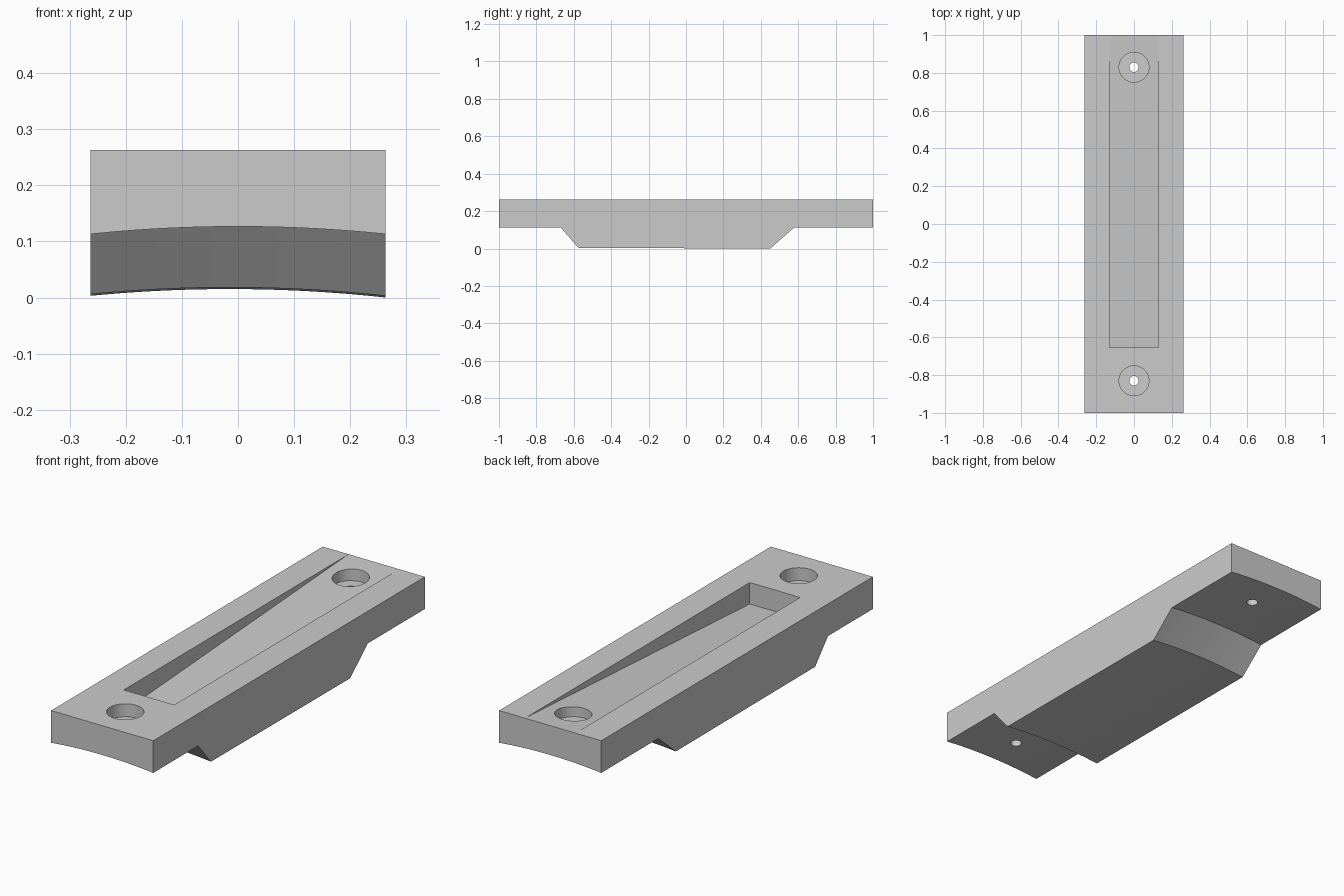
import bpy, bmesh

if "Cube" in bpy.data.objects:
    bpy.data.objects.remove(bpy.data.objects["Cube"])

HW, TOP, SAG, SEG = 0.263, 0.263, 0.0135, 32


def make_object(name, bm):
    bmesh.ops.recalc_face_normals(bm, faces=bm.faces)
    mesh = bpy.data.meshes.new(name)
    bm.to_mesh(mesh)
    bm.free()
    ob = bpy.data.objects.new(name, mesh)
    bpy.context.collection.objects.link(ob)
    return ob


def loft(name, xs, section):
    """Join the closed (y, z) sections found at each x station."""
    bm = bmesh.new()
    rings = [[bm.verts.new((x, y, z)) for y, z in section(x)] for x in xs]
    n = len(rings[0])
    for a, b in zip(rings, rings[1:]):
        for i in range(n):
            j = (i + 1) % n
            bm.faces.new((a[i], a[j], b[j], b[i]))
    bm.faces.new(rings[0])
    bm.faces.new(rings[-1])
    return make_object(name, bm)


def cylinder(name, radius, y, z0, z1):
    bpy.ops.mesh.primitive_cylinder_add(vertices=48, radius=radius, depth=z1 - z0,
                                        location=(0, y, (z0 + z1) / 2))
    ob = bpy.context.object
    ob.name = name
    return ob


def cut(body, cutter):
    cutter.hide_render = True
    mod = body.modifiers.new(cutter.name, 'BOOLEAN')
    mod.operation, mod.solver, mod.object = 'DIFFERENCE', 'EXACT', cutter
    bpy.context.view_layer.objects.active = body
    bpy.ops.object.modifier_apply(modifier=mod.name)
    bpy.data.objects.remove(cutter)


# Mounting block: stepped side profile with an underside arched across its width
def block_section(x):
    arch = SAG * (1 - (x / HW) ** 2)
    lean = 0.003 * (HW - x) / (2 * HW)
    under = [(-1, 0.113), (-0.67, 0.113), (-0.575, 0.003 + lean),
             (0.45, lean), (0.58, 0.113), (1, 0.113)]
    return [(y, z + arch) for y, z in under] + [(1, TOP), (-1, TOP)]


block = loft("mounting_block",
             [-HW + 2 * HW * i / SEG for i in range(SEG + 1)], block_section)

# Long pocket whose floor ramps up to the back end
slope = 0.1 / (0.995 + 0.655)
pocket = [(-0.655, TOP - 0.1), (1.1, TOP - 0.1 + slope * 1.755), (1.1, 0.4), (-0.655, 0.4)]
cut(block, loft("ramp_pocket", [-0.13, 0.13], lambda x: pocket))

# Counterbored screw holes at both ends
for y in (-0.83, 0.83):
    cut(block, cylinder("counterbore", 0.079, y, 0.203, 0.4))
    cut(block, cylinder("screw_hole", 0.025, y, -0.1, 0.5))
